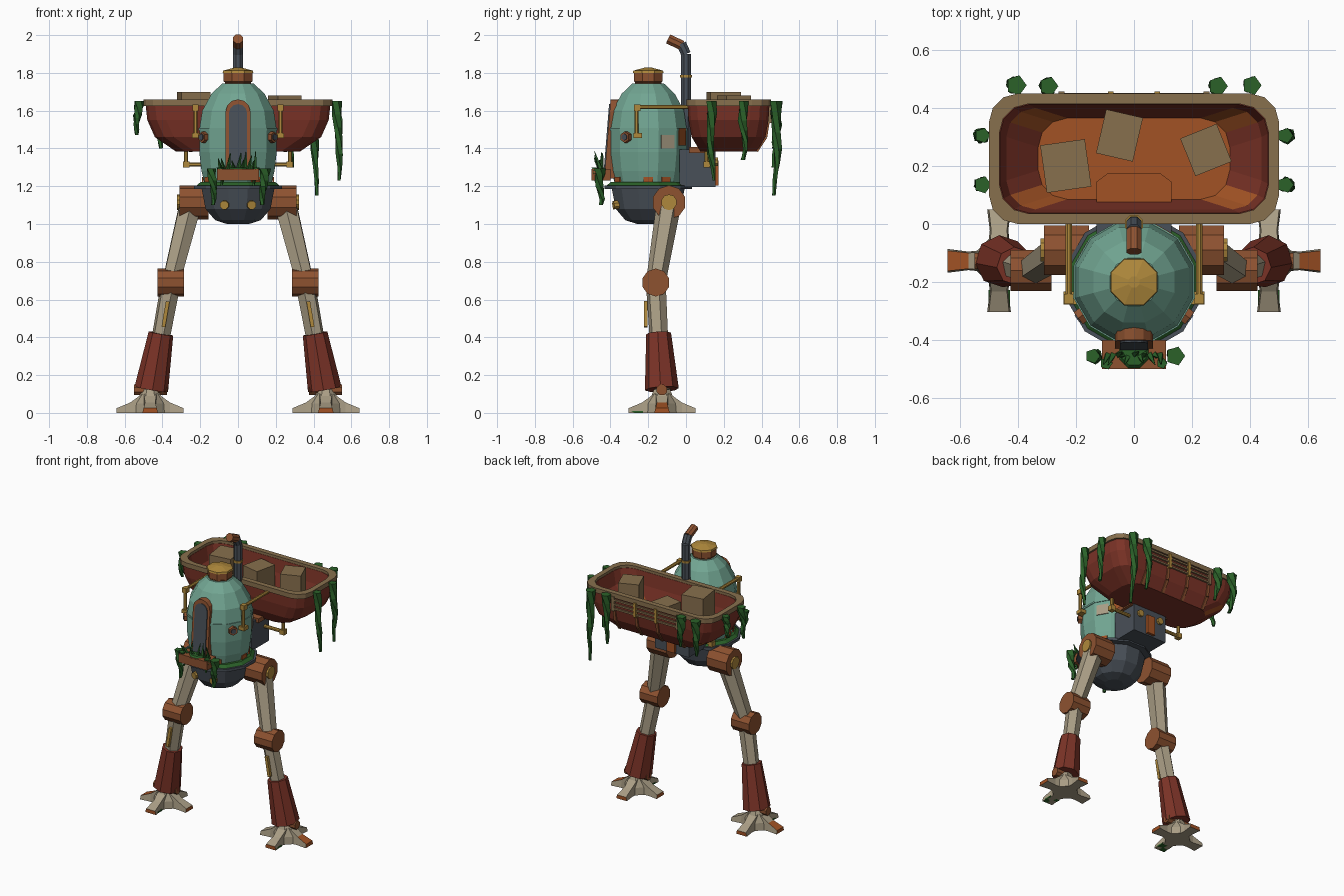
import bpy, bmesh, math, random
from math import sin, cos, pi, radians
from mathutils import Vector, Matrix

random.seed(4)
if "Cube" in bpy.data.objects:
    bpy.data.objects.remove(bpy.data.objects["Cube"])

COLOURS = {
    "teal": (0.168, 0.38, 0.29), "red": (0.2, 0.033, 0.02), "rust": (0.27, 0.085, 0.03),
    "copper": (0.36, 0.085, 0.018), "bone": (0.4, 0.34, 0.235), "slate": (0.066, 0.08, 0.098),
    "brass": (0.43, 0.25, 0.045), "wood": (0.245, 0.16, 0.075), "leaf": (0.024, 0.12, 0.022)}
MATS = {}
for key, rgb in COLOURS.items():
    m = bpy.data.materials.new(key)
    m.use_nodes = True
    m.diffuse_color = (*rgb, 1)
    m.node_tree.nodes["Principled BSDF"].inputs["Base Color"].default_value = (*rgb, 1)
    MATS[key] = m
KEYS = list(MATS)


def finish(name, bm, mat, paint=None):
    bmesh.ops.recalc_face_normals(bm, faces=bm.faces)
    used = KEYS if paint else [mat]
    for f in bm.faces:
        key = (paint(f.calc_center_median(), f.normal) if paint else None) or mat
        f.material_index = used.index(key)
    me = bpy.data.meshes.new(name)
    bm.to_mesh(me)
    bm.free()
    for k in used:
        me.materials.append(MATS[k])
    ob = bpy.data.objects.new(name, me)
    bpy.context.collection.objects.link(ob)
    return ob


def loft(name, rings, mat, paint=None, wrap=False):
    """Skin a list of point rings, capping the ends or wrapping round."""
    bm = bmesh.new()
    vs = [[bm.verts.new(p) for p in ring] for ring in rings]
    pairs = list(zip(vs, vs[1:])) + ([(vs[-1], vs[0])] if wrap else [])
    n = len(vs[0])
    for a, b in pairs:
        for i in range(n):
            j = (i + 1) % n
            bm.faces.new((a[i], a[j], b[j], b[i]))
    if not wrap:
        bm.faces.new(vs[0])
        bm.faces.new(vs[-1])
    return finish(name, bm, mat, paint)


def lathe(name, profile, mat, n=12, centre=(0, -0.2), paint=None):
    rings = [[(centre[0] + r * cos(2 * pi * (i + .5) / n), centre[1] + r * sin(2 * pi * (i + .5) / n), z)
              for i in range(n)] for r, z in profile]
    return loft(name, rings, mat, paint)


def rod(name, p0, p1, r0, mat, r1=None, n=8):
    """Tapered prism between two points."""
    p0, p1 = Vector(p0), Vector(p1)
    q = (p1 - p0).to_track_quat('Z', 'Y')
    rings = [[p + q @ Vector((r * cos(2 * pi * (i + .5) / n), r * sin(2 * pi * (i + .5) / n), 0))
              for i in range(n)] for p, r in ((p0, r0), (p1, r1 or r0))]
    return loft(name, rings, mat)


def pipe(name, pts, r, mat, n=8):
    for i, (a, b) in enumerate(zip(pts, pts[1:])):
        rod(f"{name}_{i}", a, b, r, mat, n=n)


def box(name, centre, size, mat, turn=0):
    bm = bmesh.new()
    bmesh.ops.create_cube(bm, size=1, matrix=Matrix.Translation(centre)
                          @ Matrix.Rotation(radians(turn), 4, 'Z') @ Matrix.Diagonal((*size, 1)))
    return finish(name, bm, mat)


def rounded(a, b, z, r=0.1, cy=0.225):
    """Rounded rectangle ring."""
    pts = []
    for k, (sx, sy) in enumerate(((1, 1), (-1, 1), (-1, -1), (1, -1))):
        for t in range(4):
            an = pi / 2 * (k + t / 3)
            pts.append((sx * (a - r) + r * cos(an), cy + sy * (b - r) + r * sin(an), z))
    return pts


def vine(name, x, y, top, bottom, w=0.033):
    rings, n = [], 6
    for i in range(n + 1):
        t = i / n
        r = w * (1 - 0.65 * t) * random.uniform(.8, 1.1)
        cx = x + .008 * sin(4 * t + x * 9)
        cy = y + .014 * sin(7 * t + y * 9) * t
        rings.append([(cx + r * cos(k * 2 * pi / 5 + t * 3), cy + r * sin(k * 2 * pi / 5 + t * 3),
                       top + (bottom - top) * t) for k in range(5)])
    loft(name, rings, "leaf")


# Cabin shell, belly and cap
lathe("cabin", [(.18, 1.2), (.2, 1.28), (.212, 1.38), (.212, 1.5), (.196, 1.6), (.145, 1.69), (.085, 1.745)], "teal")
lathe("cabin_belt", [(.216, 1.495), (.216, 1.507)], "teal")
lathe("belly", [(.06, 1.0), (.125, 1.02), (.178, 1.08), (.2, 1.19)], "slate",
      paint=lambda c, n: "copper" if c.z < 1.04 and n.z > -.95 and c.y < -.29 and c.x > 0 else None)
lathe("deck_ring", [(.24, 1.185), (.24, 1.205)], "slate")
lathe("deck_moss", [(.226, 1.205), (.205, 1.222)], "leaf")
lathe("cap_collar", [(.075, 1.735), (.075, 1.75), (.082, 1.755), (.082, 1.8)], "rust", 8)
lathe("cap_lid", [(.088, 1.8), (.085, 1.812), (.02, 1.828)], "brass", 8)


# Flat patches on the shell
def patch(name, deg, z, w, h, mat, r=.206):
    a = radians(deg)
    box(name, (r * cos(a), -.2 + r * sin(a), z), (.009, w, h), mat, deg)


patch("bone_patch_left", 30, 1.435, .08, .07, "bone")
patch("bone_patch_right", 150, 1.435, .08, .07, "bone")
patch("rust_patch", 60, 1.46, .07, .09, "copper")
for i, d in enumerate((-60, 0, 30, 180, 210)):
    patch(f"shell_stain_{i}", d, 1.235, .05, .03, "copper", .186)


# Arched door
def arch(name, hw, z0, z1, front, back, mat):
    outline = [(-hw, z0)] + [(-hw * cos(pi * i / 6), z1 - hw + hw * sin(pi * i / 6)) for i in range(7)] + [(hw, z0)]
    loft(name, [[(x, y + .08 * (z - 1.25), z) for x, z in outline] for y in (front, back)], mat)


arch("door_frame", .066, 1.24, 1.66, -.432, -.36, "rust")
arch("door_panel", .048, 1.27, 1.635, -.438, -.43, "slate")

# Planter with grass
box("planter", (0, -.45, 1.26), (.22, .1, .06), "rust")
lathe("planter_moss", [(.06, 1.285), (.045, 1.3)], "leaf", 8, (0, -.445))
for i in range(11):
    x = -.09 + .018 * i
    rod(f"grass_{i}", (x, -.45, 1.28), (x * 1.05 + random.uniform(-.02, .02), random.uniform(-.49, -.43),
        random.uniform(1.32, 1.39)), .014, "leaf", .002, 4)
for s in (1, -1):
    vine(f"planter_vine_{s}", s * .135, -.455, 1.295, 1.1, .032)
    vine(f"planter_sprig_{s}", s * .09, -.48, 1.3, 1.2, .02)

# Chimney
pipe("chimney", [(0, 0, 1.25), (0, 0, 1.9), (0, -.025, 1.955)], .028, "slate")
rod("chimney_tip", (0, -.02, 1.945), (0, -.095, 1.98), .028, "rust")
rod("chimney_collar", (0, 0, 1.775), (0, 0, 1.79), .034, "brass")

# Engine box
box("engine_box", (0, .06, 1.295), (.26, .19, .2), "slate")
box("engine_plate", (0, .16, 1.27), (.06, .025, .13), "copper")
box("engine_mount", (0, .08, 1.392), (.3, .13, .03), "rust")

# Open cargo tub: outside up, over the rim, down to the floor
tub = [(.33, .15, 1.385), (.44, .195, 1.46), (.48, .212, 1.55), (.49, .217, 1.64),
       (.462, .187, 1.64), (.44, .175, 1.55), (.33, .14, 1.44)]


def tub_paint(c, n):
    corner = abs(n.x) > .2 and abs(n.y) > .2
    if n.z > .9 and c.z < 1.5:
        return "copper"
    if corner and n.z > .1 and c.z < 1.52:
        return "copper"
    if corner and n.z < -.3 and c.x < 0 and c.y > .2 and c.z < 1.45:
        return "copper"


loft("tub", [rounded(*t[:2], t[2]) for t in tub], "red", tub_paint)
loft("tub_rim", [rounded(.5, .225, 1.625), rounded(.5, .225, 1.658), rounded(.464, .189, 1.658),
                 rounded(.464, .189, 1.625)], "wood", wrap=True)
loft("tub_step", [[(-.13, .07, z), (.13, .07, z), (.13, .145, z), (.09, .175, z), (-.09, .175, z),
                   (-.13, .145, z)] for z in (1.43, 1.47)], "copper")
for i, z in enumerate((1.55, 1.58, 1.61)):
    box(f"back_rail_{i}", (0, .446, z), (.5, .012, .012), "wood")
for i, x in enumerate((-.25, -.08, .08, .25)):
    box(f"back_strap_{i}", (x, .444, 1.585), (.02, .026, .1), "brass" if abs(x) < .1 else "wood")
    pipe(f"tub_rib_{i}", [(x, .436, 1.56), (x, .42, 1.46), (x, .372, 1.387)], .014, "rust", 4)
for x, y, w, d, h, turn in ((-.235, .2, .155, .165, 1.7, 8), (-.05, .305, .13, .155, 1.62, -13),
                            (.248, .255, .135, .14, 1.68, 22)):
    box("crate", (x, y, (1.44 + h) / 2), (w, d, h - 1.44), "wood", turn)

# Hanging vines round the tub
for x, y, z in ((.41, .478, 1.15), (.285, .475, 1.3), (-.29, .475, 1.43), (-.41, .478, 1.4),
                (.53, .135, 1.23), (.53, .305, 1.34), (-.53, .135, 1.47), (-.53, .305, 1.5)):
    vine("tub_vine", x, y, 1.65, z)

# Mirrored parts: lamps, pipes and legs
for s, side in ((1, "left"), (-1, "right")):
    def P(x, y, z):
        return (s * x, y, z)

    rod(f"{side}_porthole", P(.14, -.285, 1.46), P(.192, -.325, 1.46), .03, "rust", n=6)
    rod(f"{side}_porthole_glass", P(.18, -.316, 1.46), P(.196, -.328, 1.46), .018, "slate", n=6)
    rod(f"{side}_belly_lamp", P(.06, -.33, 1.105), P(.073, -.385, 1.1), .024, "brass")
    pipe(f"{side}_side_pipe", [P(.225, -.262, 1.47), P(.225, -.262, 1.62), P(.225, .02, 1.62)], .012, "brass")
    box(f"{side}_pipe_foot", P(.22, -.255, 1.468), (.045, .045, .025), "brass")
    box(f"{side}_pipe_elbow", P(.225, -.258, 1.615), (.032, .034, .034), "brass")
    pipe(f"{side}_lower_pipe", [P(.1, .11, 1.315), P(.275, .11, 1.315), P(.275, .11, 1.42)], .012, "brass")
    box(f"{side}_lower_elbow", P(.275, .11, 1.315), (.034, .034, .034), "brass")
    rod(f"{side}_engine_dial", P(.08, .15, 1.33), P(.08, .17, 1.33), .024, "brass")

    # Leg
    hip, knee, ankle = P(.25, -.09, 1.11), P(.355, -.16, .69), P(.46, -.128, .12)
    rod(f"{side}_hip", P(.155, -.09, 1.115), P(.31, -.09, 1.115), .09, "rust", n=10)
    rod(f"{side}_hip_cap", P(.31, -.09, 1.115), P(.322, -.09, 1.115), .042, "brass", n=10)
    rod(f"{side}_thigh", hip, knee, .066, "bone", .052, 6)
    rod(f"{side}_knee", P(.285, -.16, .69), P(.425, -.16, .69), .074, "rust", n=10)
    rod(f"{side}_shin", knee, ankle, .054, "bone", .046, 6)
    rod(f"{side}_shin_piston", P(.372, -.213, .59), P(.395, -.213, .455), .014, "brass", n=4)
    rod(f"{side}_shin_guard", P(.408, -.145, .42), P(.459, -.128, .125), .066, "red", .09, 8)
    rod(f"{side}_ankle", P(.375, -.128, .122), P(.55, -.128, .122), .03, "rust")

    # Four-toed foot
    fx, fy = s * .465, -.127
    lathe(f"{side}_foot_hub", [(.085, 0), (.08, .05), (.045, .125)], "bone", 8, (fx, fy))
    for k in range(4):
        rot = Matrix.Translation((fx, fy, 0)) @ Matrix.Rotation(k * pi / 2, 4, 'Z')
        outer = k == (0 if s > 0 else 2)
        rings = [[rot @ Vector((d, y, z)) for y, z in ((-w, 0), (w, 0), (w * .85, h), (-w * .85, h))]
                 for d, w, h in ((.03, .04, .11), (.105, .032, .055), (.177, .041, .025))]

        def toe_paint(c, n, outer=outer):
            far = math.hypot(c.x - fx, c.y - fy)
            if far > .165 or (outer and far > .12 and n.z > .5):
                return "copper"
        loft(f"{side}_toe_{k}", rings, "bone", toe_paint)
        if k == 3:
            loft(f"{side}_toe_moss", [[rot @ Vector((d, y, z + o)) for y, z in ((-.037, 0), (.037, 0))
                 for o in ((0, .009) if y < 0 else (.009, 0))] for d, z in ((.1, .057), (.176, .026))], "leaf")
